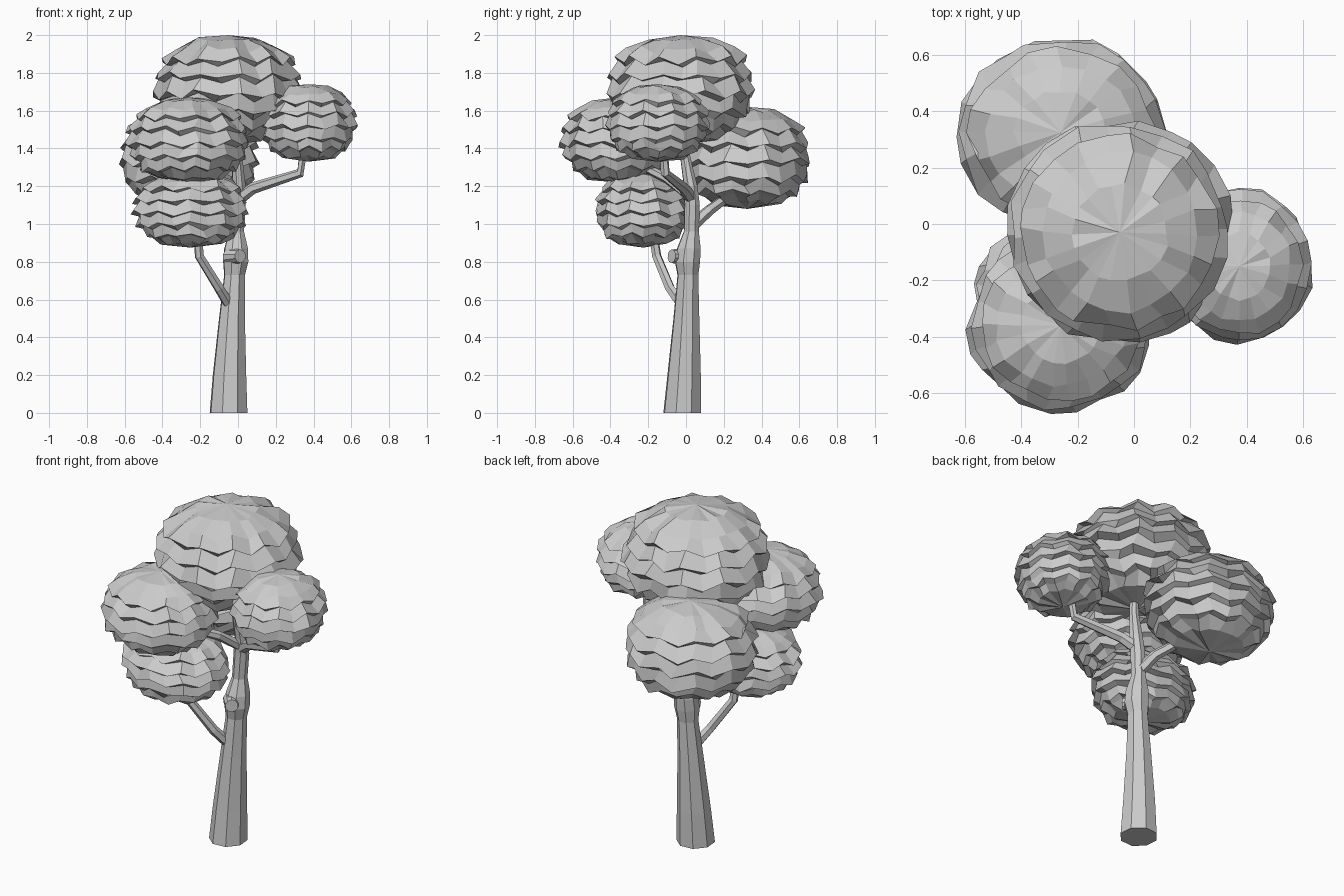
import bpy, bmesh, random
from math import sin, cos, pi, radians
from mathutils import Vector

if "Cube" in bpy.data.objects:
    bpy.data.objects.remove(bpy.data.objects["Cube"])

random.seed(4)


def loft(name, rings, start=None, end=None):
    """Skin equal-sized rings; close ends with a pole point or an n-gon."""
    bm = bmesh.new()
    rows = [[bm.verts.new(p) for p in r] for r in rings]
    n = len(rows[0])
    for a, b in zip(rows, rows[1:]):
        for i in range(n):
            j = (i + 1) % n
            bm.faces.new((a[i], a[j], b[j], b[i]))
    for row, pole in ((rows[0], start), (rows[-1], end)):
        if pole is None:
            bm.faces.new(row)
        else:
            v = bm.verts.new(pole)
            for i in range(n):
                bm.faces.new((row[i], row[(i + 1) % n], v))
    bmesh.ops.recalc_face_normals(bm, faces=bm.faces)
    me = bpy.data.meshes.new(name)
    bm.to_mesh(me)
    bm.free()
    ob = bpy.data.objects.new(name, me)
    bpy.context.collection.objects.link(ob)
    return ob


def tube(name, path, sides=6, level=False):
    """Tapered limb along (x, y, z, radius) points."""
    pts = [Vector(p[:3]) for p in path]
    rings = []
    for k, p in enumerate(pts):
        t = pts[min(k + 1, len(pts) - 1)] - pts[max(k - 1, 0)]
        t = Vector((0, 0, 1)) if level else t.normalized()
        u = t.cross(Vector((0.31, 0.95, 0))).normalized()
        w = t.cross(u)
        rings.append([p + path[k][3] * (u * cos(2 * pi * i / sides) + w * sin(2 * pi * i / sides))
                      for i in range(sides)])
    return loft(name, rings)


def foliage(name, centre, size, n=20):
    """Leafy blob: overlapping tiers with zigzag rims."""
    c, s = Vector(centre), Vector(size)

    def ring(lat, scale, zig, jit):
        row = []
        for i in range(n):
            a = 2 * pi * (i + random.uniform(-.2, .2)) / n
            l = radians(lat)
            r = cos(l) ** 0.85 * scale * random.uniform(1 - jit, 1 + jit * .5)
            z = sin(l) + zig * (1 if i % 2 else -1) + random.uniform(-.04, .04)
            z = max(-.98, min(.98, z))
            row.append(c + Vector((s.x * r * cos(a), s.y * r * sin(a), s.z * z)))
        return row

    rings = [ring(68, 1, 0, .06), ring(48, 1.0, .03, .05)]
    for lat in (33, 14, -5, -24, -42):
        rings.append(ring(lat, 1.01, .06, .06))
        rings.append(ring(lat - 3, .91, .06, .04))
    rings.append(ring(-62, 1, .02, .05))
    return loft(name, rings, c + Vector((0, 0, s.z)), c - Vector((0, 0, s.z)))


# Trunk
tube("trunk", [(-.05, -.02, 0, .105), (-.045, -.01, .2, .093), (-.032, .002, .5, .072),
               (-.018, .01, .73, .058), (-.012, .008, .80, .070), (-.01, .015, .87, .066),
               (-.008, .028, .96, .042), (0, .032, 1.1, .043), (.005, .025, 1.2, .038),
               (-.005, -.005, 1.36, .028), (-.02, -.02, 1.6, .02)], 8, True)

# Branches
tube("lower_front_branch", [(-.045, -.02, .57, .03), (-.10, -.085, .66, .027),
                            (-.205, -.155, .83, .025), (-.215, -.18, 1.0, .022)])
tube("right_branch", [(0, .03, 1.13, .034), (.08, -.01, 1.19, .031),
                      (.33, -.11, 1.27, .025), (.35, -.12, 1.42, .022)])
tube("back_branch", [(-.005, .03, .99, .034), (-.05, .12, 1.07, .03),
                     (-.16, .24, 1.16, .025), (-.2, .28, 1.3, .02)])
tube("upper_front_branch", [(0, .02, 1.15, .03), (-.06, -.10, 1.24, .026),
                            (-.2, -.26, 1.32, .022), (-.24, -.32, 1.42, .02)])

# Cut branch stub with a recessed face
d = Vector((.6, -.8, .05)).normalized()
o = Vector((-.045, .0, .825))
tube("knot_stub", [(*(o + d * t), r) for t, r in
                   ((0, .045), (.085, .037), (.095, .036), (.0951, .026), (.0851, .023))], 10)

# Foliage
foliage("crown_foliage", (-.05, -.03, 1.71), (.40, .40, .29), 22)
foliage("right_foliage", (.375, -.15, 1.535), (.26, .28, .205))
foliage("front_foliage", (-.26, -.36, 1.445), (.33, .31, .225), 22)
foliage("back_foliage", (-.26, .325, 1.35), (.38, .345, .27), 20)
foliage("lower_foliage", (-.25, -.225, 1.075), (.31, .26, .2))
